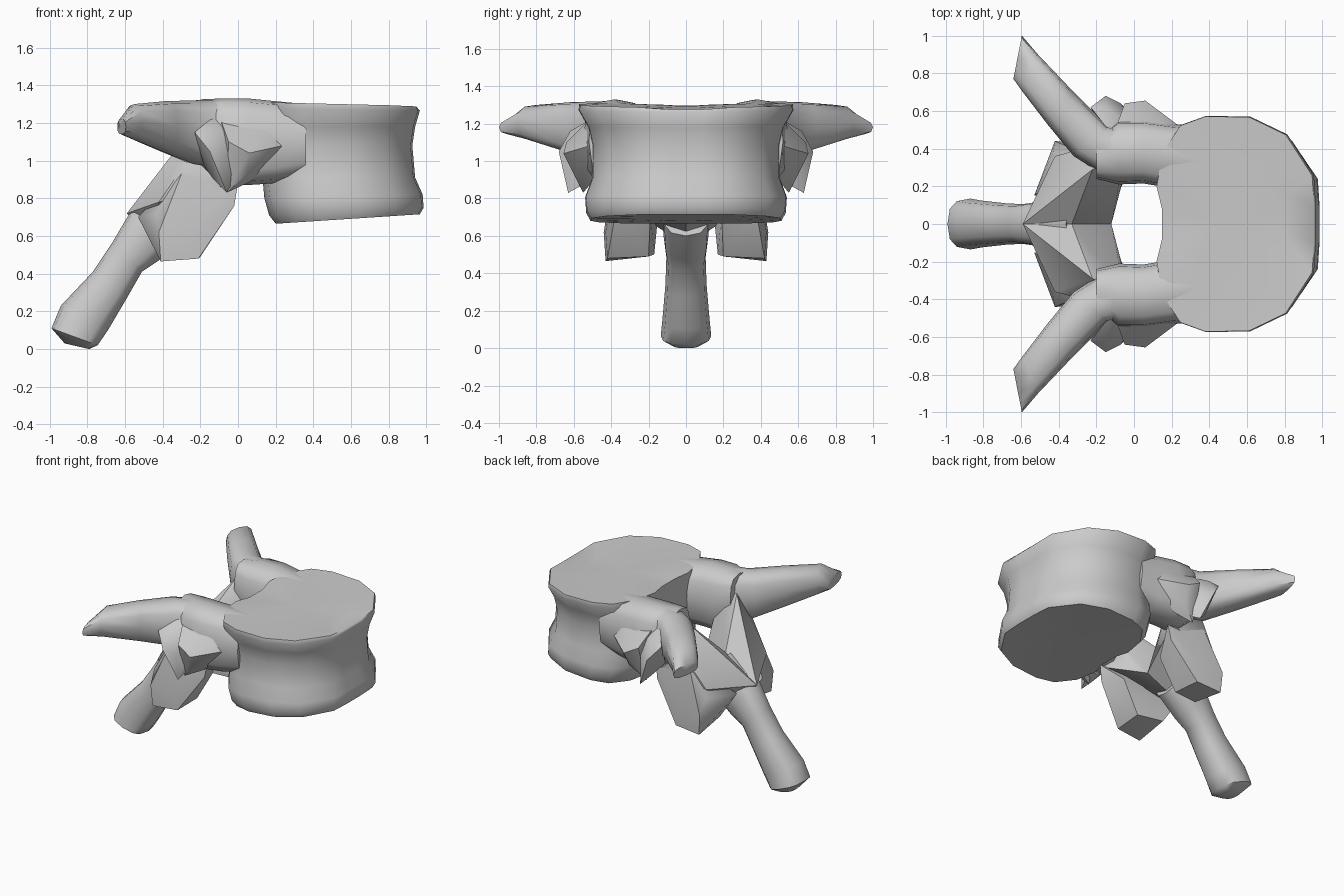
import bpy, bmesh, math
from mathutils import Vector as V

if "Cube" in bpy.data.objects:
    bpy.data.objects.remove(bpy.data.objects["Cube"])


def finish(name, bm, mirror=False, angle=45):
    bmesh.ops.recalc_face_normals(bm, faces=bm.faces[:])
    me = bpy.data.meshes.new(name)
    bm.to_mesh(me)
    bm.free()
    ob = bpy.data.objects.new(name, me)
    bpy.context.collection.objects.link(ob)
    bpy.ops.object.select_all(action='DESELECT')
    ob.select_set(True)
    bpy.context.view_layer.objects.active = ob
    bpy.ops.object.shade_smooth_by_angle(angle=math.radians(angle))
    if mirror:
        m = ob.modifiers.new("mirror", 'MIRROR')
        m.use_axis = (False, True, False)
        m.use_mirror_merge = False
    return ob


def loft(name, rings, mirror=False, angle=45):
    bm = bmesh.new()
    rows = [[bm.verts.new(p) for p in r] for r in rings]
    n = len(rows[0])
    for a, b in zip(rows, rows[1:]):
        for i in range(n):
            j = (i + 1) % n
            bm.faces.new((a[i], a[j], b[j], b[i]))
    for r in (rows[0], rows[-1]):
        c = bm.verts.new(sum((v.co for v in r), V()) / n)
        for i in range(n):
            bm.faces.new((r[i], r[(i + 1) % n], c))
    return finish(name, bm, mirror, angle)


def oval(a, b, side, n=12, p=0.75):
    """Rounded ring whose diameter runs from a to b, with half-width vector side."""
    a, b, side = V(a), V(b), V(side)
    c, u = (a + b) / 2, (a - b) / 2
    f = lambda t: math.copysign(abs(t) ** p, t)
    return [c + u * f(math.cos(k * math.tau / n)) + side * f(math.sin(k * math.tau / n))
            for k in range(n)]


def hull(name, pts, mirror=True, angle=45):
    bm = bmesh.new()
    for p in pts:
        bm.verts.new(p)
    r = bmesh.ops.convex_hull(bm, input=bm.verts[:])
    junk = list({v for v in r["geom_interior"] + r["geom_unused"]
                 if isinstance(v, bmesh.types.BMVert)})
    bmesh.ops.delete(bm, geom=junk, context='VERTS')
    return finish(name, bm, mirror, angle)


# Vertebral body: one outline stacked at several heights, waisted in the middle
half = [(.975, .1), (.965, .26), (.82, .48), (.62, .575), (.38, .58),
        (.24, .53), (.14, .38), (.11, .2), (.14, .08)]
outline = half + [(x, -y) for x, y in reversed(half)]
levels = [  # z, x back, x front, y scale, tilt, centre dip
    (.70, .40, .75, .45, .04, 0), (.69, .20, .965, .88, .05, 0), (.73, .165, .985, .92, .04, 0),
    (.81, .14, .98, .93, .02, 0), (.91, .13, .94, .865, 0, 0), (1.08, .13, .925, .86, 0, 0),
    (1.18, .13, .94, .90, 0, 0), (1.27, .12, .965, .99, -.01, 0), (1.30, .12, .955, .985, -.02, .02),
    (1.295, .25, .80, .65, -.02, .01)]
rings = []
for z, x0, x1, sy, tilt, dip in levels:
    ring = []
    for x, y in outline:
        t = (x - .11) / .865
        ring.append((x0 + (x1 - x0) * t, y * sy,
                     z + tilt * (t - .5) - dip * max(0, 1 - abs(y) / .3)))
    rings.append(ring)
loft("vertebral_body", rings, angle=50)

# Pedicles joining the body to the rear arch: x, z top, z bottom, y inner, y outer
peds = [(.36, 1.30, .92, .15, .52), (.2, 1.315, .88, .19, .53), (.05, 1.33, .87, .215, .55),
        (-.08, 1.33, .87, .21, .55), (-.2, 1.325, .97, .24, .46)]
loft("pedicle", [oval((x, (a + b) / 2, t), (x, (a + b) / 2, l), (0, (b - a) / 2, 0), p=.65)
                 for x, t, l, a, b in peds], True)

# Transverse processes: outer edge, inner edge, z centre, half height
trans = [((.02, .50), (-.10, .22), 1.14, .185), ((-.14, .52), (-.32, .36), 1.15, .17),
         ((-.32, .70), (-.46, .53), 1.18, .135), ((-.51, .90), (-.59, .70), 1.205, .095),
         ((-.595, 1.0), (-.64, .77), 1.18, .04)]
loft("transverse_process", [oval((*a, z), (*b, z), (0, 0, h), p=.7)
                            for a, b, z, h in trans], True)

# Ragged rib facets on the outside of the pedicles
hull("rib_facet_rear", [(-.23, .62, 1.15), (-.15, .68, 1.05), (-.15, .62, 1.16), (-.06, .63, .83),
                        (-.18, .50, .97), (-.13, .60, .90), (-.02, .5, .9), (-.07, .64, 1.02),
                        (-.12, .48, 1.24), (.02, .5, 1.15)])
hull("rib_facet_front", [(.06, .655, 1.04), (-.05, .64, 1.1), (-.06, .55, .83), (.05, .6, .93),
                         (.07, .5, .89), (.24, .52, 1.08), (.2, .48, 1.2), (-.1, .5, 1.24)])

# Lamina: sloping arch plates behind the canal
hull("lamina", [(-.33, 0, .90), (-.12, 0, .70), (-.59, 0, .72), (-.45, 0, .55), (-.11, .10, .76),
                (-.31, .24, 1.02), (-.22, .29, 1.2), (-.06, .23, .92), (-.02, .38, .88),
                (-.27, .40, 1.0), (-.42, .36, .78), (-.05, .36, 1.2)])

# Lower joint facets hanging from the lamina
hull("lower_facet", [(-.41, .43, .465), (-.21, .42, .48), (-.20, .20, .49), (-.40, .17, .50),
                     (-.42, .44, .62), (-.25, .43, .62), (-.02, .37, .76), (-.07, .19, .72),
                     (0, .36, .88), (-.28, .38, .98), (-.53, .15, .70), (-.43, .38, .72)])

# Spinous process: upper edge, lower edge, half width
spine = [((-.36, .90), (-.28, .60), .13), ((-.57, .73), (-.42, .47), .12),
         ((-.67, .56), (-.51, .41), .105), ((-.77, .41), (-.59, .27), .11),
         ((-.94, .23), (-.69, .10), .125), ((-.99, .11), (-.745, .02), .135),
         ((-.92, .03), (-.79, .0), .07)]
loft("spinous_process", [oval((a[0], 0, a[1]), (b[0], 0, b[1]), (0, w, 0))
                         for a, b, w in spine])
